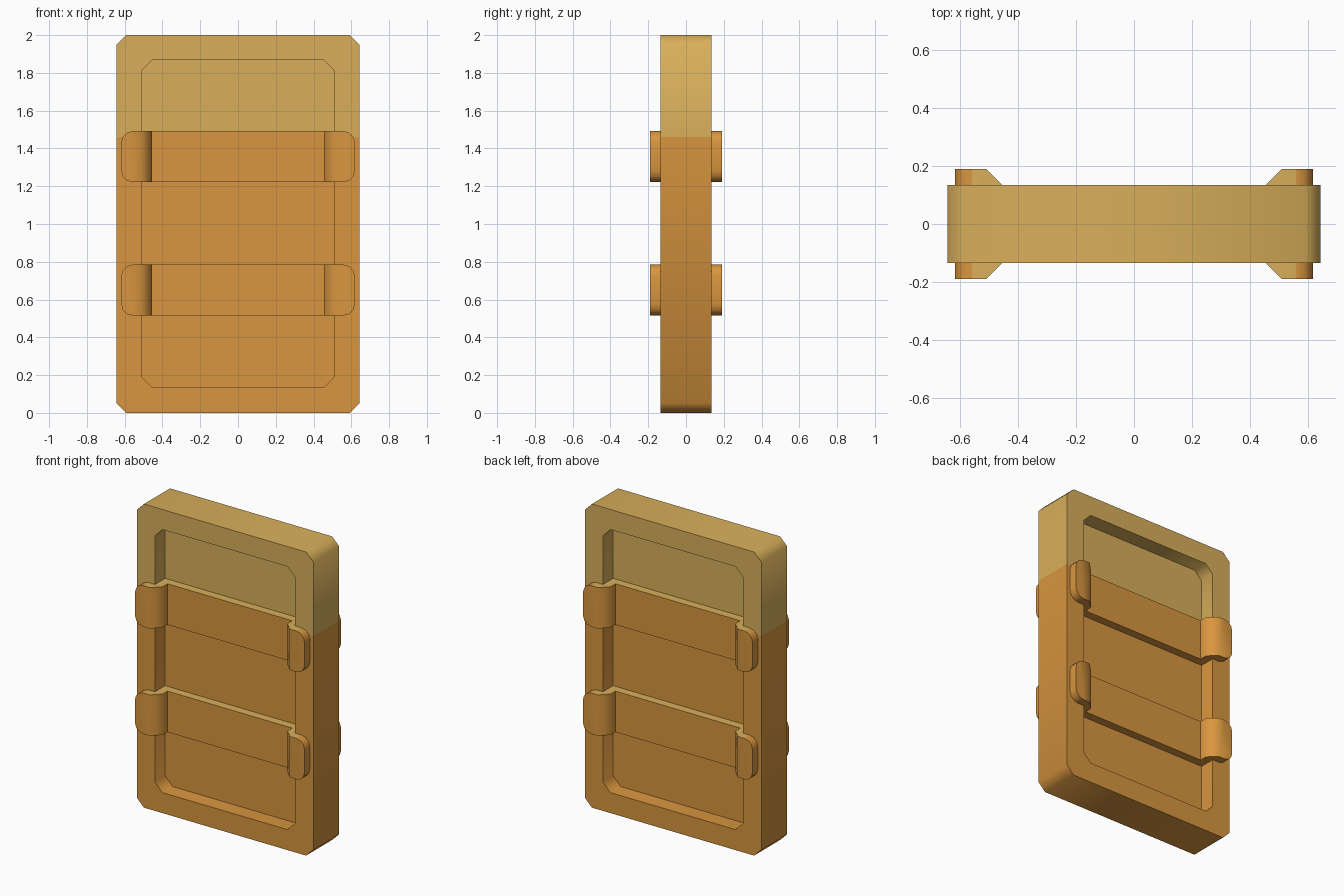
import bpy, bmesh, math

if "Cube" in bpy.data.objects:
    bpy.data.objects.remove(bpy.data.objects["Cube"])


def material(name, rgb):
    m = bpy.data.materials.new(name)
    m.diffuse_color = (*rgb, 1.0)
    m.use_nodes = True
    m.node_tree.nodes["Principled BSDF"].inputs["Base Color"].default_value = m.diffuse_color
    return m


ORANGE = material("orange wood", (0.69, 0.305, 0.050))
YELLOW = material("pale yellow wood", (0.69, 0.43, 0.105))
SPLIT = 1.46          # height of the colour change


def finish(name, bm, is_yellow):
    bmesh.ops.recalc_face_normals(bm, faces=bm.faces[:])
    for f in bm.faces:
        f.normal_update()
        f.material_index = 1 if is_yellow(f) else 0
        f.smooth = True
    me = bpy.data.meshes.new(name)
    bm.to_mesh(me)
    bm.free()
    me.materials.append(ORANGE)
    me.materials.append(YELLOW)
    me.set_sharp_from_angle(angle=math.radians(50))
    ob = bpy.data.objects.new(name, me)
    bpy.context.collection.objects.link(ob)
    return ob


def octagon(hw, z0, z1, c):
    return [(-hw + c, z0), (hw - c, z0), (hw, z0 + c), (hw, z1 - c),
            (hw - c, z1), (-hw + c, z1), (-hw, z1 - c), (-hw, z0 + c)]


def split(bm):
    geom = bm.verts[:] + bm.edges[:] + bm.faces[:]
    bmesh.ops.bisect_plane(bm, geom=geom, plane_co=(0, 0, SPLIT), plane_no=(0, 0, 1))


def upper(f):
    return f.calc_center_median().z > SPLIT


OUTER = octagon(0.643, 0.0, 2.0, 0.052)
INNER = octagon(0.51, 0.135, 1.868, 0.055)

# Frame with recess opening, and the panel on each side of the recess
bm = bmesh.new()
loops = []
for pts, y in ((OUTER, -0.135), (OUTER, 0.135), (INNER, 0.135), (INNER, 0.03),
               (INNER, -0.03), (INNER, -0.135)):
    loops.append([bm.verts.new((x, y, z)) for x, z in pts])
for a, b in ((0, 1), (1, 2), (2, 3), (4, 5), (5, 0)):
    for i in range(8):
        j = (i + 1) % 8
        bm.faces.new((loops[a][i], loops[a][j], loops[b][j], loops[b][i]))
bm.faces.new(loops[3])
bm.faces.new(loops[4])
split(bm)
finish("frame_and_panel", bm, upper)


# Cross bands: plan profile with raised end clips, extruded upwards
HALF = [(0.455, -0.085), (0.455, -0.135), (0.51, -0.19), (0.618, -0.19),
        (0.618, -0.12), (0.55, -0.12), (0.55, -0.02)]


def band(name, z0, z1, side):
    plan = HALF + [(-x, y) for x, y in reversed(HALF)]
    bm = bmesh.new()
    base = bm.faces.new([bm.verts.new((x, y * side, z0)) for x, y in plan])
    ext = bmesh.ops.extrude_face_region(bm, geom=[base])
    for v in ext["geom"]:
        if isinstance(v, bmesh.types.BMVert):
            v.co.z = z1
    bmesh.ops.recalc_face_normals(bm, faces=bm.faces[:])
    # rounded outer corners
    corners = [e for e in bm.edges
               if all(abs(v.co.x) > 0.6 for v in e.verts)
               and abs(e.verts[0].co.z - e.verts[1].co.z) < 1e-4]
    bmesh.ops.bevel(bm, geom=corners, offset=0.06, segments=3, profile=0.5,
                    affect='EDGES')
    finish(name, bm, lambda f: f.normal.z > 0.97)


for label, z0, z1 in (("lower", 0.515, 0.785), ("upper", 1.222, 1.492)):
    band(label + "_band_front", z0, z1, 1)
    band(label + "_band_back", z0, z1, -1)
